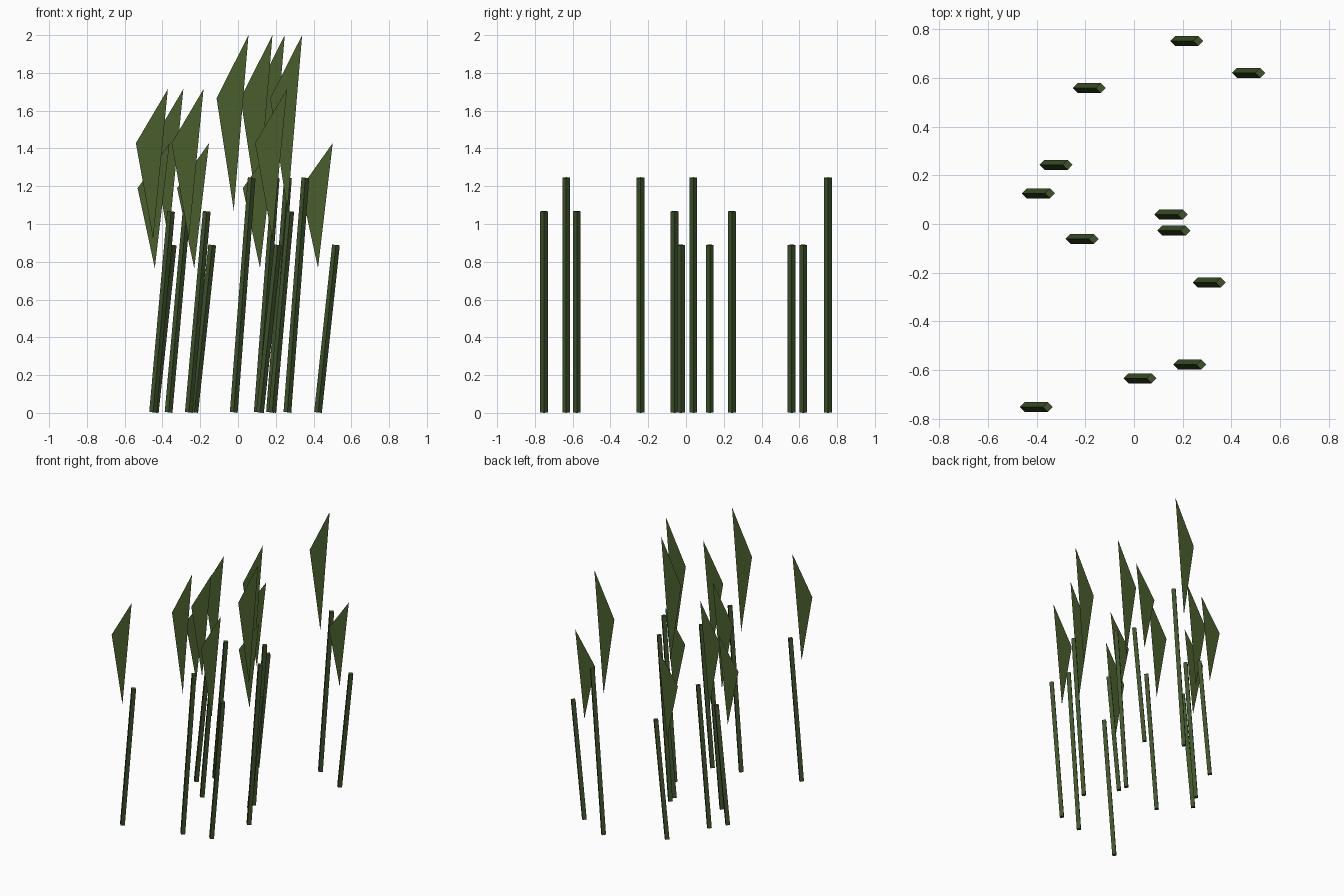
import bpy, bmesh, math
from mathutils import Matrix

if "Cube" in bpy.data.objects:
    bpy.data.objects.remove(bpy.data.objects["Cube"])

def material(name, rgb):
    m = bpy.data.materials.new(name)
    m.diffuse_color = (*rgb, 1)
    m.use_nodes = True
    m.node_tree.nodes["Principled BSDF"].inputs["Base Color"].default_value = m.diffuse_color
    return m

stem_mat = material("stem_green", (0.052, 0.088, 0.026))
leaf_mat = material("leaf_green", (0.068, 0.110, 0.026))

R = 0.0205            # stem radius
LEAN = 0.095          # sideways drift of the stem top
STEM_H = 0.887        # stem height of the smallest reed

def stem_mesh():
    # four-sided leaning rod, corners pointing along x and y
    bm = bmesh.new()
    bmesh.ops.create_cone(bm, cap_ends=True, segments=4, radius1=R, radius2=R,
                          depth=math.hypot(LEAN, STEM_H))
    tilt = math.atan2(LEAN, STEM_H)
    bmesh.ops.transform(bm, verts=bm.verts, matrix=Matrix.Translation(
        (LEAN / 2, 0, STEM_H / 2 + R * math.sin(tilt))) @ Matrix.Rotation(tilt, 4, 'Y'))
    me = bpy.data.meshes.new("stem")
    bm.to_mesh(me)
    bm.free()
    me.materials.append(stem_mat)
    return me

def leaf_mesh():
    # single flat triangular blade above the stem
    me = bpy.data.meshes.new("leaf")
    me.from_pydata([(0.0, 0, 0.766), (0.078, 0, 1.4286), (-0.091, 0, 1.19)], [], [(0, 1, 2)])
    me.materials.append(leaf_mat)
    return me

stem, leaf = stem_mesh(), leaf_mesh()

# middle of each stem seen from above, and height factor
S, M, T = 1.0, 1.2, 1.4
reeds = [
    (0.217, 0.752, T), (0.471, 0.621, S), (-0.184, 0.559, S), (-0.320, 0.243, M),
    (-0.393, 0.126, S), (0.152, 0.039, T), (0.164, -0.027, S), (-0.213, -0.061, M),
    (0.309, -0.241, T), (0.229, -0.578, M), (0.025, -0.634, T), (-0.402, -0.752, M),
]

for i, (x, y, h) in enumerate(reeds, 1):
    for name, me in (("reed_stem", stem), ("reed_leaf", leaf)):
        ob = bpy.data.objects.new(f"{name}_{i}", me)
        ob.location = (x - LEAN / 2, y, 0)
        ob.scale = (1, 1, h)
        bpy.context.collection.objects.link(ob)
